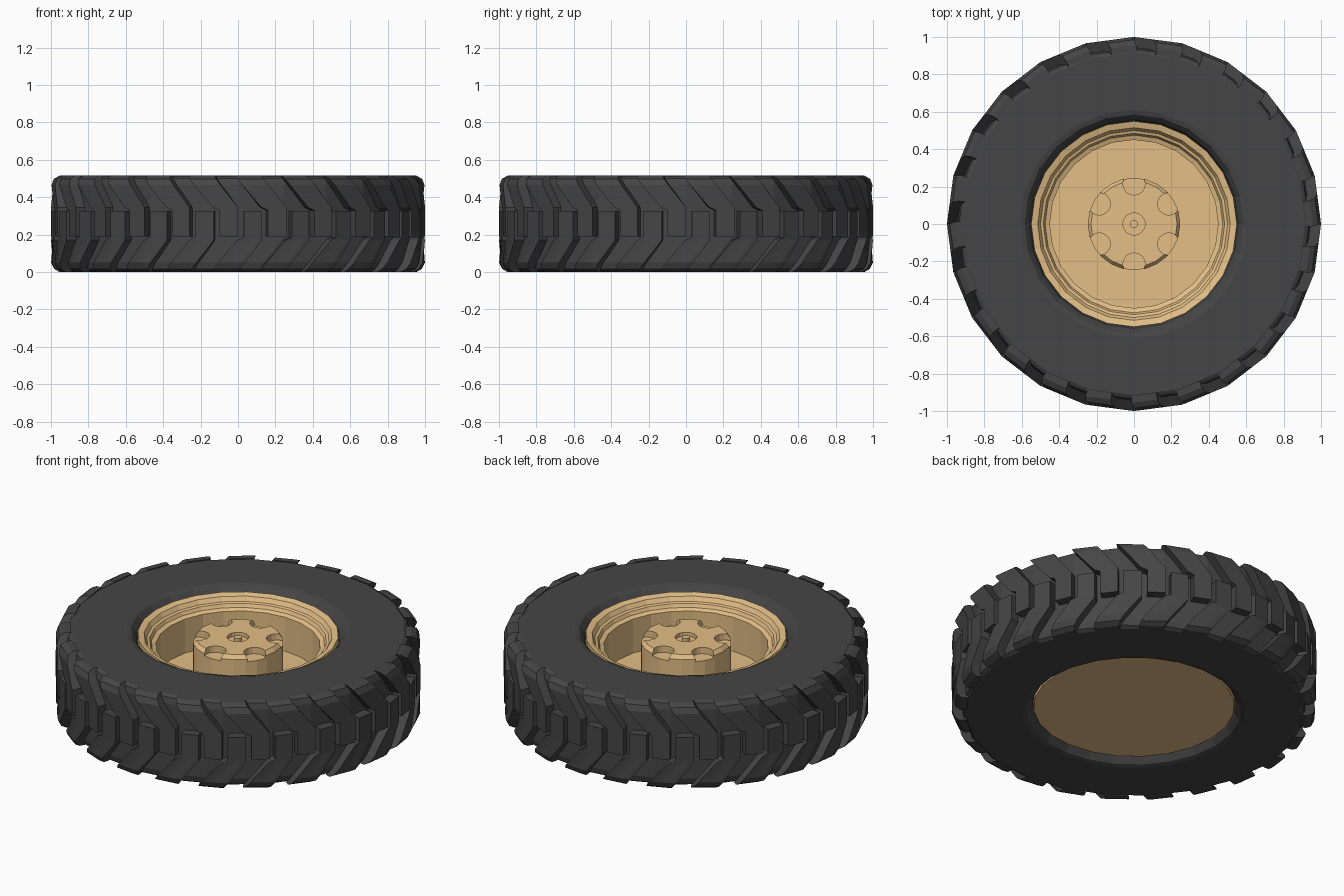
import bpy, bmesh, math
from math import pi, sin, cos

if "Cube" in bpy.data.objects:
    bpy.data.objects.remove(bpy.data.objects["Cube"])

SIDES = 24
H = 0.515
STEP = 2 * pi / SIDES

def material(name, rgb):
    m = bpy.data.materials.new(name)
    m.diffuse_color = (*rgb, 1)
    m.use_nodes = True
    m.node_tree.nodes["Principled BSDF"].inputs["Base Color"].default_value = m.diffuse_color
    return m

RUBBER = material("rubber", (0.06, 0.06, 0.06))
TAN = material("tan", (0.77, 0.52, 0.24))

def finish(bm, name, mat):
    bmesh.ops.recalc_face_normals(bm, faces=bm.faces)
    me = bpy.data.meshes.new(name)
    bm.to_mesh(me)
    bm.free()
    ob = bpy.data.objects.new(name, me)
    bpy.context.collection.objects.link(ob)
    me.materials.append(mat)
    return ob

def lathe(bm, profile, sides=SIDES, at=(0, 0), closed=False):
    """Revolve (r, z) points about a vertical axis; r = 0 makes a pole."""
    rings = []
    for r, z in profile:
        if r == 0:
            rings.append([bm.verts.new((*at, z))] * sides)
        else:
            rings.append([bm.verts.new((at[0] + r * cos(2 * pi * i / sides),
                                        at[1] + r * sin(2 * pi * i / sides), z))
                          for i in range(sides)])
    pairs = list(zip(rings, rings[1:]))
    if closed:
        pairs.append((rings[-1], rings[0]))
    for a, b in pairs:
        for i in range(sides):
            j = (i + 1) % sides
            quad = list(dict.fromkeys((a[i], a[j], b[j], b[i])))
            bm.faces.new(quad)

def facet(a):
    """Scale that places a point on the 24-sided outline."""
    return cos(STEP / 2) / cos(a % STEP - STEP / 2)

# Tyre carcass: half profile mirrored about mid height
half = [(0.55, 0.42), (0.56, 0.475), (0.585, 0.505), (0.61, 0.512),
        (0.915, 0.512), (0.935, 0.50), (0.945, 0.465)]
bm = bmesh.new()
lathe(bm, half + [(r, H - z) for r, z in reversed(half)], closed=True)
finish(bm, "tyre_body", RUBBER)

# Tread lugs: z, outer radius, start and end angle of each row
LUG = [(0.19, 1.0, -0.10, 0.0), (0.33, 1.0, -0.10, 0.0),
       (0.345, 1.0, -0.135, 0.0), (0.465, 1.0, -0.24, -0.095),
       (0.498, 0.985, -0.265, -0.12), (H, 0.955, -0.275, -0.13)]
COLS = 6

def add_lug(bm, angle, flip):
    outer, inner = [], []
    for z, r, a0, a1 in LUG:
        z = H - z if flip else z
        ro, ri = [], []
        for c in range(COLS):
            a = angle + a0 + (a1 - a0) * c / (COLS - 1)
            k = facet(a)
            ro.append(bm.verts.new((r * k * cos(a), r * k * sin(a), z)))
            ri.append(bm.verts.new((0.92 * k * cos(a), 0.92 * k * sin(a), z)))
        outer.append(ro)
        inner.append(ri)
    for i in range(len(LUG) - 1):
        for c in range(COLS - 1):
            for g in (outer, inner):
                bm.faces.new((g[i][c], g[i][c + 1], g[i + 1][c + 1], g[i + 1][c]))
        for c in (0, -1):
            bm.faces.new((outer[i][c], outer[i + 1][c], inner[i + 1][c], inner[i][c]))
    for i in (0, -1):
        for c in range(COLS - 1):
            bm.faces.new((outer[i][c], outer[i][c + 1], inner[i][c + 1], inner[i][c]))

for name, flip, shift in (("upper_tread", False, 0), ("lower_tread", True, STEP / 2)):
    bm = bmesh.new()
    for n in range(SIDES):
        add_lug(bm, n * STEP + shift, flip)
    finish(bm, name, RUBBER)

# Rim: stepped lip, deep well, flat back
bm = bmesh.new()
lathe(bm, [(0, 0.21), (0.45, 0.21), (0.45, 0.415), (0.475, 0.425), (0.485, 0.445),
           (0.50, 0.45), (0.515, 0.475), (0.55, 0.485), (0.55, 0.04), (0, 0.04)])
finish(bm, "rim", TAN)

# Hub drum with six scallops and a centre socket
bm = bmesh.new()
lathe(bm, [(0, 0.19), (0.247, 0.19), (0.247, 0.445), (0.23, 0.468), (0, 0.468)])
hub = finish(bm, "hub", TAN)

bm = bmesh.new()
for n in range(6):
    a = pi / 2 + n * pi / 3
    lathe(bm, [(0, 0.43), (0.06, 0.43), (0.06, 0.6), (0, 0.6)], 16,
          (0.215 * cos(a), 0.215 * sin(a)))
lathe(bm, [(0, 0.445), (0.06, 0.445), (0.06, 0.6), (0, 0.6)], 16)
cutter = finish(bm, "hub_cutter", TAN)
cutter.hide_render = True
cutter.hide_viewport = False
cutter.display_type = 'WIRE'
mod = hub.modifiers.new("scallops", 'BOOLEAN')
mod.object = cutter
mod.operation = 'DIFFERENCE'
mod.solver = 'EXACT'

# Axle pin in the socket
bm = bmesh.new()
lathe(bm, [(0, 0.44), (0.022, 0.44), (0.022, 0.468), (0, 0.468)], 12)
finish(bm, "axle_pin", TAN)
